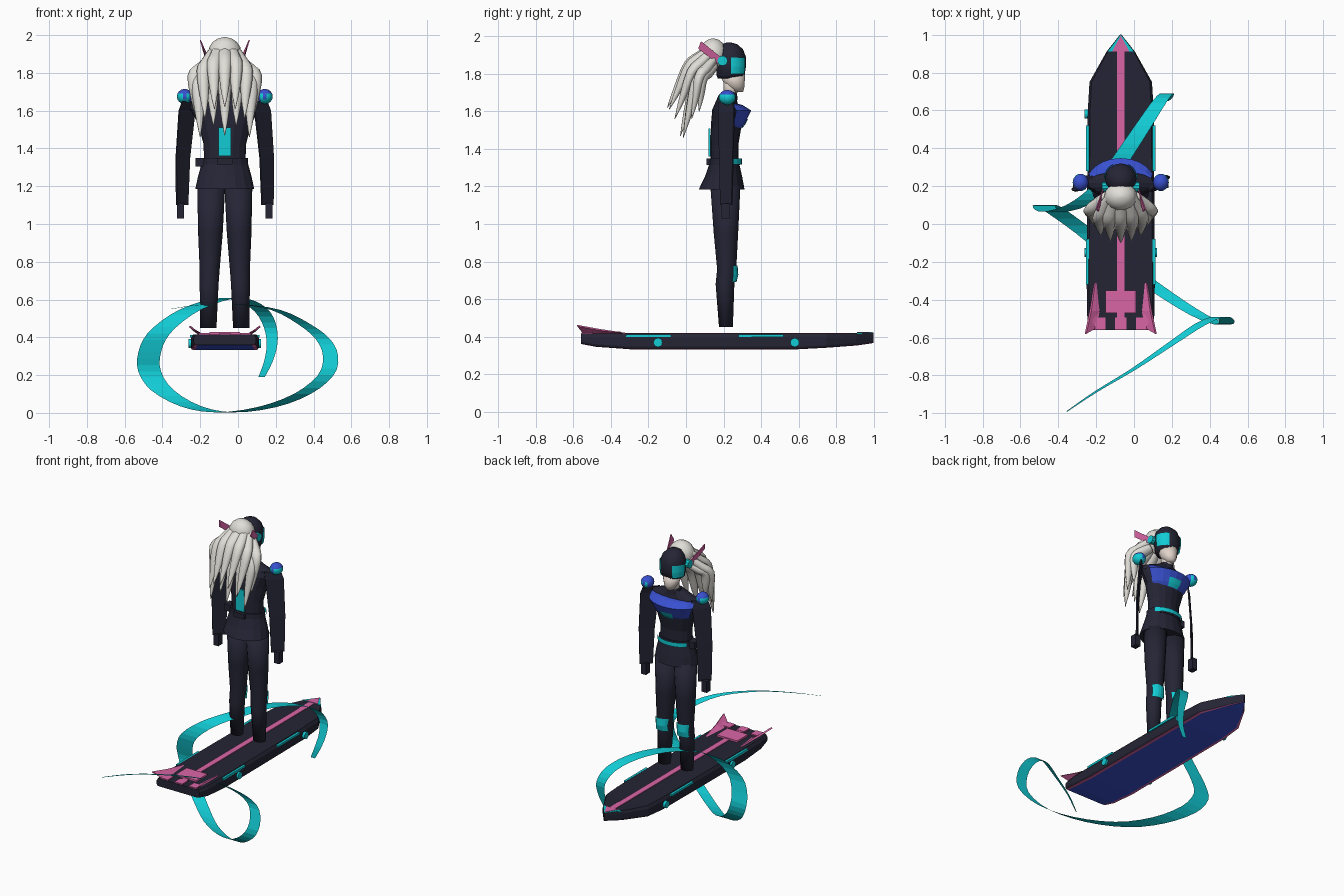
import bpy, bmesh, math
from mathutils import Vector

if "Cube" in bpy.data.objects:
    bpy.data.objects.remove(bpy.data.objects["Cube"])

CX, CY = -0.07, 0.21          # rider's axis


def mat(name, r, g, b):
    m = bpy.data.materials.new(name)
    m.diffuse_color = (r, g, b, 1)
    m.use_nodes = True
    m.node_tree.nodes["Principled BSDF"].inputs["Base Color"].default_value = m.diffuse_color
    return m


BLACK = mat("navy_black", 0.018, 0.018, 0.036)
CYAN = mat("cyan", 0.006, 0.6, 0.66)
BLUE = mat("royal_blue", 0.04, 0.08, 0.62)
PINK = mat("pink", 0.7, 0.13, 0.38)
HAIR = mat("silver_hair", 0.75, 0.73, 0.68)
SKIN = mat("skin", 0.76, 0.66, 0.6)


def build(name, verts, faces, mats, smooth=False, solid=True):
    me = bpy.data.meshes.new(name)
    me.from_pydata([tuple(v) for v in verts], [], faces)
    bm = bmesh.new()
    bm.from_mesh(me)
    if solid:
        bmesh.ops.recalc_face_normals(bm, faces=bm.faces)
    bm.to_mesh(me)
    bm.free()
    for m in mats:
        me.materials.append(m)
    ob = bpy.data.objects.new(name, me)
    bpy.context.collection.objects.link(ob)
    if smooth:
        for p in me.polygons:
            p.use_smooth = True
    return ob


def loft(name, rings, mats, smooth=False, closed=True):
    """Skin equal-length rings; closed rings get end caps."""
    n = len(rings[0])
    verts = [v for r in rings for v in r]
    faces = [(i * n + j, i * n + (j + 1) % n, (i + 1) * n + (j + 1) % n, (i + 1) * n + j)
             for i in range(len(rings) - 1) for j in range(n if closed else n - 1)]
    if closed:
        faces += [tuple(range(n - 1, -1, -1)), tuple(range(len(verts) - n, len(verts)))]
    return build(name, verts, faces, mats, smooth, closed)


def body(name, rows, m, n=12, smooth=False):
    """Stack of ellipses: z, x, y, rx, ry."""
    return loft(name, [[(x + rx * math.cos(2 * math.pi * k / n), y + ry * math.sin(2 * math.pi * k / n), z)
                        for k in range(n)] for z, x, y, rx, ry in rows], [m], smooth)


def patch(name, rows, a0, a1, m, n=6):
    """Part of an ellipse stack between two angles (90 is forward)."""
    ang = [math.radians(a0 + (a1 - a0) * k / n) for k in range(n + 1)]
    return loft(name, [[(x + rx * math.cos(a), y + ry * math.sin(a), z) for a in ang]
                       for z, x, y, rx, ry in rows], [m], closed=False)


def prism(name, pts, z0, z1, m):
    return loft(name, [[(x, y, z) for x, y in pts] for z in (z0, z1)], [m])


def box(name, x0, x1, y0, y1, z0, z1, m):
    return prism(name, [(x0, y0), (x1, y0), (x1, y1), (x0, y1)], z0, z1, m)


def ball(name, c, r, m, seg=14, rings=8, smooth=True):
    rows = []
    for i in range(rings + 1):
        t = math.pi * (0.02 + 0.96 * i / rings)
        rows.append((c[2] - r[2] * math.cos(t), c[0], c[1], r[0] * math.sin(t), r[1] * math.sin(t)))
    return body(name, rows, m, seg, smooth)


def spline(pts, steps):
    """Catmull-Rom sampling of points of any dimension."""
    p = [Vector(q) for q in [pts[0]] + pts + [pts[-1]]]
    out = []
    for i in range(1, len(p) - 2):
        for s in range(steps):
            t = s / steps
            out.append(0.5 * (2 * p[i] + (p[i + 1] - p[i - 1]) * t
                              + (2 * p[i - 1] - 5 * p[i] + 4 * p[i + 1] - p[i + 2]) * t * t
                              + (3 * p[i] - p[i - 1] - 3 * p[i + 1] + p[i + 2]) * t ** 3))
    return out + [p[-1]]


# --- Board hull: pink lower chine, blue underside
rings = []
for y, w, zt, zb in [(-.56, .165, .415, .36), (-.48, .178, .415, .345), (-.3, .18, .415, .332), (.1, .178, .415, .332),
                     (.6, .174, .415, .332), (.75, .165, .415, .34), (.91, .075, .418, .352), (1, .004, .418, .365)]:
    half = [(w * .93, zt), (w, zt - .018), (w, zb + .014), (w * .97, zb + .003), (w * .86, zb)]
    rings.append([(CX + x, y, z) for x, z in half] + [(CX - x, y, z) for x, z in reversed(half)])
hull = loft("board_hull", rings, [BLACK, PINK, BLUE])
for p in hull.data.polygons[:70]:
    p.material_index = {3: 1, 4: 2, 5: 1}.get(p.index % 10, 0)

# --- Deck markings
box("deck_stripe", CX - .02, CX + .02, -.5, .93, .412, .42, PINK)
prism("nose_plate", [(CX - .07, .912), (CX + .07, .912), (CX, 1)], .414, .421, CYAN)
prism("nose_tip", [(CX - .045, .912), (CX + .045, .912), (CX, .995)], .416, .4235, PINK)
box("tail_pad", CX - .08, CX + .08, -.47, -.35, .412, .427, PINK)
for i, dx in enumerate((-.11, 0, .11)):
    box(f"tail_block_{i}", CX + dx - .03, CX + dx + .03, -.557, -.495, .412, .422, PINK)
for s in (-1, 1):
    # swept tail fins
    loft(f"tail_fin_{s}", [[(CX + s * x, y, z) for x, y, z in r] for r in (
        [(.125, -.31, .414), (.14, -.31, .414), (.135, -.312, .418)],
        [(.11, -.46, .414), (.165, -.46, .432), (.155, -.46, .44)],
        [(.13, -.55, .416), (.19, -.58, .455), (.182, -.58, .462)])], [PINK])
    # side lamps and edge lights
    for i, y in enumerate((-.15, .58)):
        loft(f"side_lamp_{s}_{i}", [[(CX + s * x, y + .024 * math.cos(k * math.pi / 6),
                                      .368 + .024 * math.sin(k * math.pi / 6)) for k in range(12)]
                                    for x in (.165, .192)], [CYAN])
    for i, (y0, y1) in enumerate(((-.32, -.08), (.28, .52))):
        x0, x1 = sorted((CX + s * .168, CX + s * .184))
        box(f"edge_light_{s}_{i}", x0, x1, y0, y1, .398, .412, CYAN)

# --- Energy ribbon: x, y, z, half width
path = [(-.355, -.99, .55, .004), (-.2, -.885, .572, .01), (0, -.765, .575, .016), (.2, -.63, .545, .025),
        (.35, -.53, .47, .033), (.45, -.49, .39, .038), (.49, -.51, .3, .04), (.465, -.53, .2, .042),
        (.34, -.48, .1, .045), (.15, -.36, .03, .05), (-.07, -.2, .003, .053), (-.25, -.05, .035, .056),
        (-.4, .06, .12, .06), (-.468, .1, .22, .06), (-.468, .08, .32, .06), (-.42, .065, .42, .06),
        (-.3, .1, .52, .058), (-.17, .2, .58, .055), (-.05, .37, .607, .05), (.05, .52, .59, .045),
        (.13, .64, .535, .04), (.172, .69, .45, .034), (.18, .675, .36, .028), (.16, .65, .27, .023),
        (.125, .645, .19, .017)]
loft("ribbon", [[(x - w, y, max(z, .001)), (x + w, y, max(z, .001))] for x, y, z, w in spline(path, 3)],
     [CYAN], closed=False)

# --- Legs, knee guards, arms, shoulders
for s in (-1, 1):
    body(f"leg_{s}", [(z, CX + s * d, y, rx, ry) for z, d, y, rx, ry in (
        (.45, .087, .213, .043, .037), (.68, .083, .208, .05, .05), (.76, .08, .217, .053, .051),
        (.95, .076, .213, .065, .065), (1.2, .072, .21, .074, .08))], BLACK, 12, True)
    patch(f"knee_guard_{s}", [(z, CX + s * .081, .215, rx, ry) for z, rx, ry in (
        (.69, .059, .054), (.73, .056, .064), (.78, .062, .06))], 35, 145, CYAN)
    # flat sleeves set on the diagonal
    ax = [(1.1, .226, .03), (1.35, .222, .036), (1.6, .2, .042), (1.65, .185, .038)]
    loft(f"arm_{s}", [[(CX + s * d + u * w - v * .003, .215 + u * w + v * .003, z)
                       for u, v in ((-1, -1), (1, -1), (1, 1), (-1, 1))] for z, d, w in ax], [BLACK])
    hx = CX + s * .234
    box(f"hand_{s}", hx - .019, hx + .019, .19, .235, 1.03, 1.11, BLACK)
    sh = (CX + s * .212, .22, 1.675)
    pad = ball(f"shoulder_pad_{s}", sh, (.042, .046, .04), BLUE)
    pad.data.materials.append(CYAN)
    for p in pad.data.polygons:
        if p.center.z < 1.683 and s * (p.center.x - sh[0]) > -.02 and abs(p.center.y - .22) < .04:
            p.material_index = 1

# --- Jacket, skirt, belt
body("jacket_skirt", [(1.185, CX, .19, .156, .122), (1.25, CX, .2, .142, .1), (1.33, CX, .205, .12, .077)], BLACK, 16)
body("torso", [(1.32, CX, .205, .11, .074), (1.42, CX, .205, .112, .074), (1.53, CX, .215, .14, .082),
               (1.61, CX, .215, .185, .075), (1.645, CX, .215, .175, .06), (1.69, CX, .22, .06, .045)], BLACK, 16)
body("belt", [(1.315, CX, .205, .124, .084), (1.35, CX, .205, .122, .082)], BLACK, 16)
patch("belt_light", [(1.318, CX, .205, .13, .094), (1.348, CX, .205, .13, .094)], 30, 150, CYAN, 8)
box("belt_pouch", CX - .155, CX - .11, .17, .23, 1.305, 1.35, BLACK)
box("belt_pack", CX - .04, CX + .04, .108, .14, 1.315, 1.35, BLACK)
box("back_light", CX - .033, CX + .033, .119, .13, 1.36, 1.51, CYAN)

# --- Chest armour
chest = [(1.5, CX, .205, .115, .08), (1.53, CX, .21, .145, .1), (1.605, CX, .21, .185, .138),
         (1.635, CX, .21, .18, .09), (1.645, CX, .21, .16, .05)]
patch("chest_armour", chest, 25, 155, BLUE, 8)
patch("chest_emblem", [(z, x, y, rx + .005, ry + .005) for z, x, y, rx, ry in
                       [(1.51, CX, .207, .125, .087), chest[1], (1.56, CX, .21, .16, .116)]], 73, 107, CYAN)

# --- Neck, face, helmet
body("collar", [(1.66, CX, .225, .06, .05), (1.7, CX, .23, .046, .042)], BLACK)
body("neck", [(1.67, CX, .235, .036, .036), (1.78, CX, .24, .038, .04)], SKIN, 12, True)
body("jaw", [(1.705, CX, .275, .025, .03), (1.735, CX, .262, .045, .05), (1.8, CX, .245, .066, .07)], SKIN, 12, True)
body("helmet", [(1.775, CX, .22, .05, .05), (1.79, CX, .238, .074, .074), (1.84, CX, .24, .082, .08),
                (1.89, CX, .24, .083, .08), (1.93, CX, .237, .07, .068), (1.957, CX, .232, .045, .045),
                (1.968, CX, .23, .012, .012)], BLACK, 16, True)
for s in (-1, 1):
    a = (0, 62) if s > 0 else (118, 180)
    patch(f"visor_side_{s}", [(1.8, CX, .24, .083, .081), (1.84, CX, .24, .089, .086), (1.888, CX, .24, .089, .086)],
          a[0], a[1], CYAN)
    loft(f"ear_disc_{s}", [[(CX + s * x, .195 + .027 * math.cos(k * math.pi / 5), 1.87 + .027 * math.sin(k * math.pi / 5))
                            for k in range(10)] for x in (.06, .1)], [CYAN])
    # swept ear fin
    loft(f"ear_fin_{s}", [[(CX + s * (x + t), y, z) for x, y, z in
                           ((.09, .185, 1.89), (.092, .17, 1.855), (.115, .065, 1.935), (.127, .08, 1.975))]
                          for t in (0, .006)], [PINK])

# --- Hair: swept-back tapered locks over a rounded base
ball("hair_base", (CX, .145, 1.905), (.088, .075, .085), HAIR)
locks = [(0, -.1, 1.62, 1.95), (.055, -.09, 1.61, 1.945), (.105, -.06, 1.56, 1.93), (.13, -.015, 1.46, 1.89),
         (.15, .03, 1.56, 1.88), (.06, -.01, 1.52, 1.88), (0, -.03, 1.47, 1.88), (.13, .07, 1.6, 1.84)]
i = 0
for dx, ty, tz, rz in locks:
    for s in ((-1, 1) if dx else (1,)):
        x = s * dx
        a = Vector((CX + x * .45, .15, rz))
        tip = Vector((CX + x, ty, tz))
        mid = a.lerp(tip, .45) + Vector((x * .38, -.025, .045))
        pts = spline([(*a, .03), (*a.lerp(mid, .55), .04), (*mid, .036), (*mid.lerp(tip, .55), .023), (*tip, .002)], 3)
        rings = []
        for k, q in enumerate(pts):
            d = (pts[min(k + 1, len(pts) - 1)] - pts[max(k - 1, 0)]).to_3d().normalized()
            u = d.cross(Vector((1, 0, 0))).normalized()
            v = d.cross(u)
            rings.append([q.to_3d() + q[3] * (u * .75 * math.cos(t * math.pi / 4) + v * math.sin(t * math.pi / 4))
                          for t in range(8)])
        loft(f"hair_lock_{i}", rings, [HAIR], True)
        i += 1
